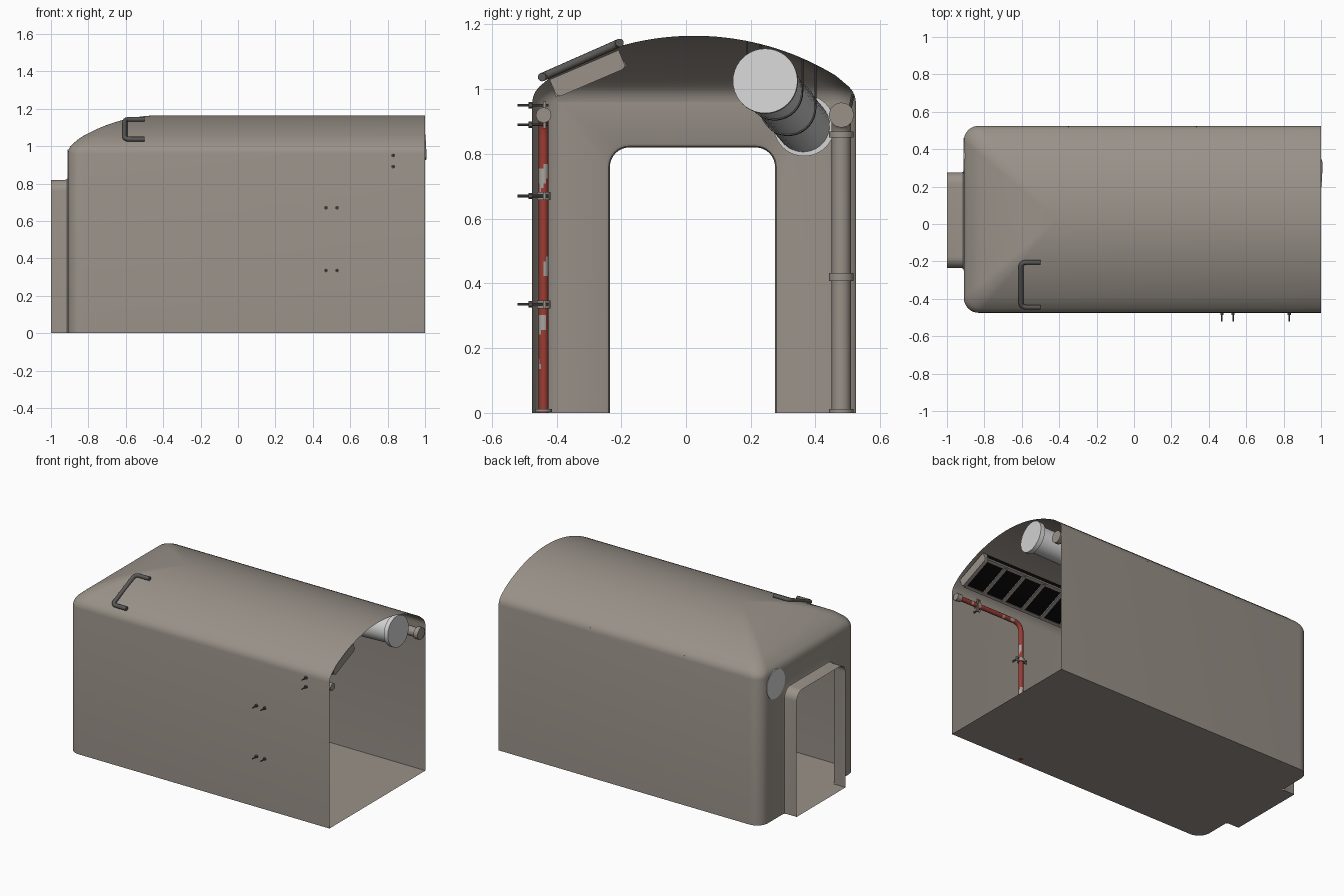
import bpy, bmesh, math
from mathutils import Vector, Matrix, noise

if "Cube" in bpy.data.objects:
    bpy.data.objects.remove(bpy.data.objects["Cube"])

YC = 0.025      # centre line of the corridor
XE = -0.41      # where the hipped end of the vault starts


def mat(name, c):
    m = bpy.data.materials.new(name)
    m.diffuse_color = (*c, 1)
    m.use_nodes = True
    m.node_tree.nodes["Principled BSDF"].inputs["Base Color"].default_value = m.diffuse_color
    return m


TAUPE = mat("taupe_wall", (0.32, 0.285, 0.25))
RED = mat("red_paint", (0.33, 0.045, 0.033))
BARE = mat("bare_metal", (0.40, 0.37, 0.34))
WHITE = mat("pale_duct", (0.66, 0.66, 0.66))
DARK = mat("dark_steel", (0.10, 0.097, 0.092))
BLACK = mat("black_panel", (0.003, 0.003, 0.003))


def smooth(ob):
    bpy.ops.object.select_all(action='DESELECT')
    ob.select_set(True)
    bpy.context.view_layer.objects.active = ob
    bpy.ops.object.shade_smooth_by_angle(angle=math.radians(35))


def finish(name, bm, m):
    bmesh.ops.recalc_face_normals(bm, faces=bm.faces)
    me = bpy.data.meshes.new(name)
    bm.to_mesh(me)
    bm.free()
    me.materials.append(m)
    ob = bpy.data.objects.new(name, me)
    bpy.context.collection.objects.link(ob)
    smooth(ob)
    return ob


def loft(bm, rings):
    vs = [[bm.verts.new(p) for p in r] for r in rings]
    for a, b in zip(vs, vs[1:]):
        for i in range(len(a) - 1):
            bm.faces.new((a[i], a[i + 1], b[i + 1], b[i]))


def cyl(name, a, b, r, m, sides=24):
    a, b = Vector(a), Vector(b)
    bm = bmesh.new()
    q = (b - a).to_track_quat('Z', 'Y').to_matrix().to_4x4()
    bmesh.ops.create_cone(bm, cap_ends=True, segments=sides, radius1=r, radius2=r,
                          depth=(b - a).length, matrix=Matrix.Translation((a + b) / 2) @ q)
    return finish(name, bm, m)


def tube(name, pts, r, m, bend, step=10):
    """Round pipe along a path with filleted corners."""
    pts = [Vector(p) for p in pts]
    path = [pts[0]]
    for p, c, n in zip(pts, pts[1:], pts[2:]):
        a, b = c + (p - c).normalized() * bend, c + (n - c).normalized() * bend
        path += [a.lerp(c, t / 8).lerp(c.lerp(b, t / 8), t / 8) for t in range(9)]
    path.append(pts[-1])
    fine = [path[0]]
    for a, b in zip(path, path[1:]):
        n = max(1, round((b - a).length / step))
        fine += [a.lerp(b, k / n) for k in range(1, n + 1)]
    cu = bpy.data.curves.new(name, 'CURVE')
    cu.dimensions = '3D'
    cu.bevel_depth, cu.bevel_resolution, cu.use_fill_caps = r, 4, True
    sp = cu.splines.new('POLY')
    sp.points.add(len(fine) - 1)
    for q, p in zip(sp.points, fine):
        q.co = (*p, 1)
    cu.materials.append(m)
    ob = bpy.data.objects.new(name, cu)
    bpy.context.collection.objects.link(ob)
    bpy.ops.object.select_all(action='DESELECT')
    ob.select_set(True)
    bpy.context.view_layer.objects.active = ob
    bpy.ops.object.convert(target='MESH')
    ob = bpy.context.view_layer.objects.active
    smooth(ob)
    return ob


# --- corridor shell: nested U-shaped outlines, stacked up the walls and vault
def half_outline(w, z, s):
    r = 0.08 * w / 0.5
    pts = [(1, YC + s * w, z)]
    for k in range(9):
        t = math.pi / 2 * k / 8
        pts.append((XE - w + r - r * math.sin(t), YC + s * (w - r + r * math.cos(t)), z))
    return pts


levels = [(0.5, 0), (0.5, 0.96), (0.497, 0.977), (0.49, 0.993), (0.478, 1.008)]
for k in range(1, 21):
    w = 0.46 * (1 - k / 20)
    levels.append((w, 0.3249 + math.sqrt(0.84 ** 2 - w * w)))
bm = bmesh.new()
for s in (-1, 1):
    loft(bm, [half_outline(w, z, s) for w, z in levels])
# hipped end above the doorway wall
loft(bm, [[half_outline(w, z, s)[-1] for s in (-1, 1)] for w, z in levels[1:]])
# floor with doorway tongue
low = half_outline(0.5, 0, -1) + half_outline(0.5, 0, 1)[::-1]
bm.faces.new([bm.verts.new(p) for p in low])
bm.faces.new([bm.verts.new((x, y, 0)) for x, y in
              ((-0.91, -0.235), (-1, -0.235), (-1, 0.275), (-0.91, 0.275))])


# doorway wall and short tunnel
def arch(x, hw, top, r, yc=0.02):
    pts = [(x, yc - hw, 0)]
    for s in (-1, 1):
        arc = []
        for k in range(9):
            t = math.pi / 2 * k / 8
            arc.append((x, yc + s * (hw - r + r * math.cos(t)), top - r + r * math.sin(t)))
        pts += arc if s < 0 else arc[::-1]
    return pts + [(x, yc + hw, 0)]


loft(bm, [arch(-0.91, 0.42, 0.96, 0.0005, YC), arch(-0.91, 0.268, 0.833, 0.073),
          arch(-0.914, 0.259, 0.824, 0.064), arch(-0.923, 0.255, 0.82, 0.06),
          arch(-1, 0.255, 0.82, 0.06)])
bmesh.ops.remove_doubles(bm, verts=bm.verts, dist=0.0004)
finish("corridor_shell", bm, TAUPE)

# --- red pipe on the front wall, with worn patches
PY = -0.44
red = tube("red_pipe", [(0.5, PY, 0), (0.5, PY, 0.92), (0.99, PY, 0.92)], 0.015, RED, 0.06, 0.015)
red.data.materials.append(BARE)
for p in red.data.polygons:
    c = p.center
    if noise.noise(Vector((c.x * 30, c.y * 30, c.z * 14))) > 0.38:
        p.material_index = 1
cyl("red_pipe_end", (0.965, PY, 0.92), (1, PY, 0.92), 0.024, TAUPE, 12)
cyl("red_pipe_foot", (0.5, PY, 0.002), (0.5, PY, 0.012), 0.026, TAUPE)


# clamps with screws that poke through the wall
def clamp(name, c, axis):
    c, ax = Vector(c), Vector(axis)
    cyl(name + "_collar", c - ax * 0.012, c + ax * 0.012, 0.021, TAUPE)
    side = Vector((1, 0, 0)) if axis[2] else Vector((0, 0, 1))
    for s in (-0.03, 0.03):
        p = c + side * s
        cyl(name + "_screw", (p.x, -0.52, p.z), (p.x, -0.425, p.z), 0.004, DARK, 10)
        cyl(name + "_nut", (p.x, -0.486, p.z), (p.x, -0.474, p.z), 0.010, DARK, 6)
    h = side * 0.042 + ax * 0.012
    bm = bmesh.new()
    bmesh.ops.create_cube(bm, size=1, matrix=Matrix.Translation((c.x, -0.437, c.z)) @
                          Matrix.Diagonal((2 * h.x, 0.008, 2 * h.z, 1)))
    finish(name + "_plate", bm, TAUPE)


clamp("lower_clamp", (0.5, PY, 0.335), (0, 0, 1))
clamp("middle_clamp", (0.5, PY, 0.67), (0, 0, 1))
clamp("upper_clamp", (0.83, PY, 0.92), (1, 0, 0))

# --- drain pipe on the back wall
DY, DX = 0.48, -0.52
tube("drain_pipe", [(DX, DY, 0), (DX, DY, 0.92), (0.99, DY, 0.92)], 0.03, TAUPE, 0.07)
for z, h in ((0.006, 0.012), (0.42, 0.025), (0.86, 0.02)):
    cyl("drain_joint", (DX, DY, z - h / 2), (DX, DY, z + h / 2), 0.038, TAUPE)
for x in (0.985, 0.335, -0.35):
    cyl("drain_collar", (x - 0.015, DY, 0.92), (x + 0.015, DY, 0.92), 0.039, TAUPE, 12)
for x in (0.335, -0.35):
    cyl("drain_hanger", (x, 0.505, 0.93), (x, 0.516, 0.985), 0.005, DARK, 8)

# --- large pale duct running from the opening down to the end wall
A, B = Vector((0.99, 0.245, 1.025)), Vector((-0.905, 0.362, 0.888))
d = (B - A).normalized()
cyl("duct", A, B, 0.083, WHITE, 40)
cyl("duct_cap", A - d * 0.008, A + d * 0.022, 0.1, WHITE, 40)
cyl("duct_wall_flange", (-0.912, 0.365, 0.888), (-0.885, 0.365, 0.888), 0.095, WHITE, 40)
for t in (0.25, 0.6):
    c = A.lerp(B, t)
    cyl("duct_strap", c - d * 0.012, c + d * 0.012, 0.087, DARK, 40)
    for s in (-0.085, 0.085):
        y = c.y + s
        top = 0.3249 + math.sqrt(0.84 ** 2 - (y - YC) ** 2)
        cyl("duct_hanger", (c.x, y, c.z), (c.x, y, top - 0.003), 0.003, DARK, 8)

# --- ceiling vent box on the sloping vault
tilt = Matrix.Rotation(math.atan2(0.09, 0.21), 4, 'X')


def vent_part(name, x0, x1, v, depth, width, thick, m, bev=0.0):
    bm = bmesh.new()
    bmesh.ops.create_cube(bm, size=1, matrix=Matrix.Diagonal((x1 - x0, width, thick, 1)))
    if bev:
        es = [e for e in bm.edges if abs(e.verts[0].co.x - e.verts[1].co.x) > 0.01
              and e.verts[0].co.z < 0]
        bmesh.ops.bevel(bm, geom=es, offset=bev, segments=4, affect='EDGES', profile=0.5)
    bm.transform(Matrix.Translation(((x0 + x1) / 2, -0.315, 1.075)) @ tilt @
                 Matrix.Translation((0, v, -depth)))
    return finish(name, bm, m)


vent_part("vent_box", -0.5, 0.97, 0, 0.026, 0.228, 0.05, BLACK, 0.012)
for x in (-0.51, 0.96):
    vent_part("vent_end", x, x + 0.025, 0, 0.030, 0.232, 0.06, TAUPE, 0.015)
for s in (-0.11, 0.11):
    vent_part("vent_rail", -0.5, 0.97, s, 0.047, 0.018, 0.018, TAUPE)
for k in range(1, 10):
    x = 0.97 - 0.147 * k
    vent_part("vent_slat", x - 0.012, x + 0.012, 0, 0.050, 0.22, 0.018, TAUPE)

# --- bent rod emerging through the roof
tube("roof_handle", [(-0.5, -0.445, 1.037), (-0.605, -0.445, 1.037),
                     (-0.605, -0.205, 1.143), (-0.5, -0.205, 1.143)], 0.013, DARK, 0.03)
